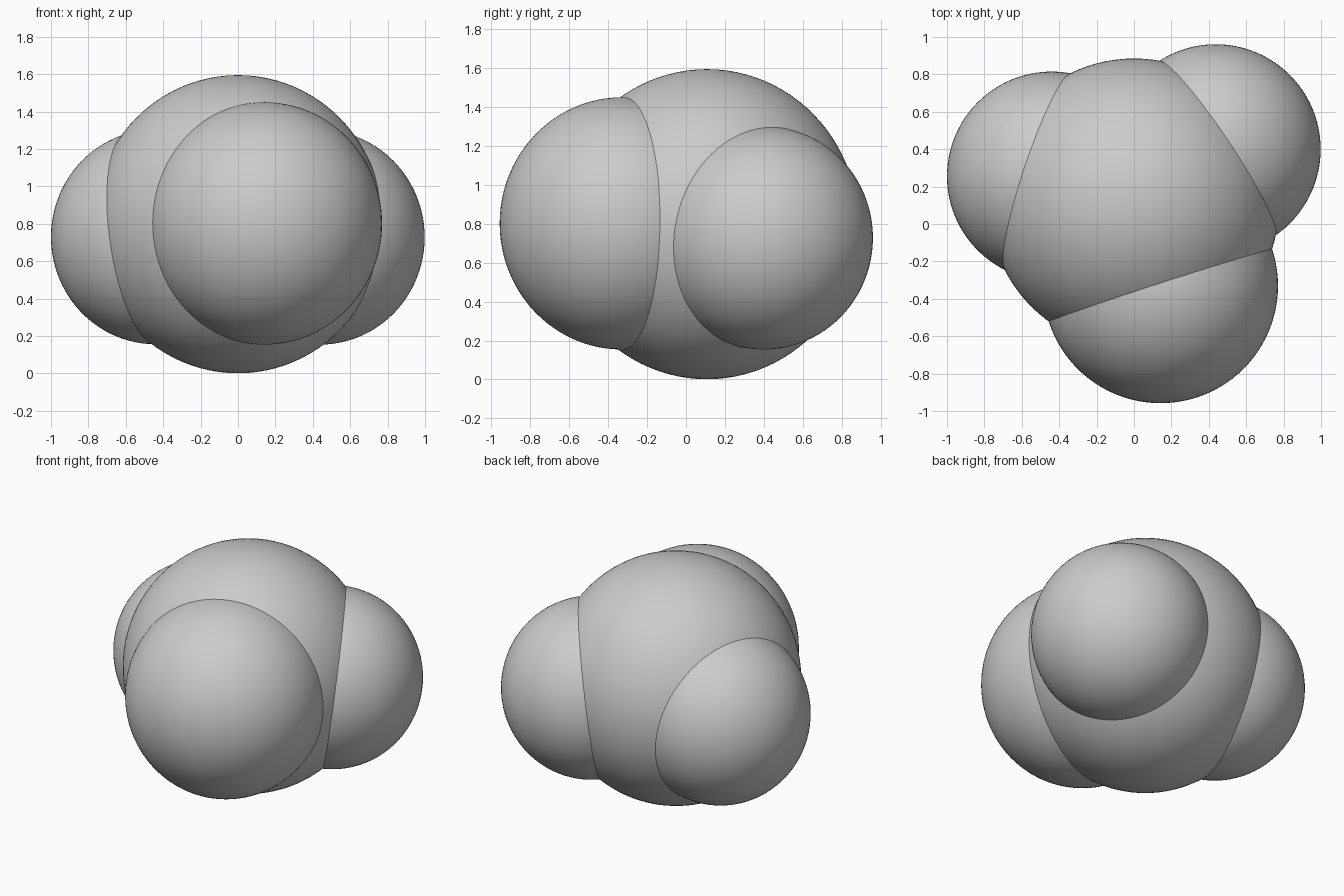
import bpy

if "Cube" in bpy.data.objects:
    bpy.data.objects.remove(bpy.data.objects["Cube"])


def ball(name, center, radius, height):
    # smooth ball, slightly taller than wide
    bpy.ops.mesh.primitive_uv_sphere_add(segments=96, ring_count=48, radius=1, location=center)
    ob = bpy.context.object
    ob.name = name
    ob.scale = (radius, radius, height)
    bpy.ops.object.transform_apply(location=False, rotation=False, scale=True)
    bpy.ops.object.shade_smooth()
    return ob


# large central ball
ball("center_ball", (0, 0.108, 0.798), 0.777, 0.797)

# three smaller balls sunk into its sides
ball("front_ball", (0.142, -0.33, 0.802), 0.628, 0.648)
ball("left_ball", (-0.44, 0.255, 0.73), 0.56, 0.574)
ball("right_ball", (0.437, 0.40, 0.728), 0.561, 0.574)
